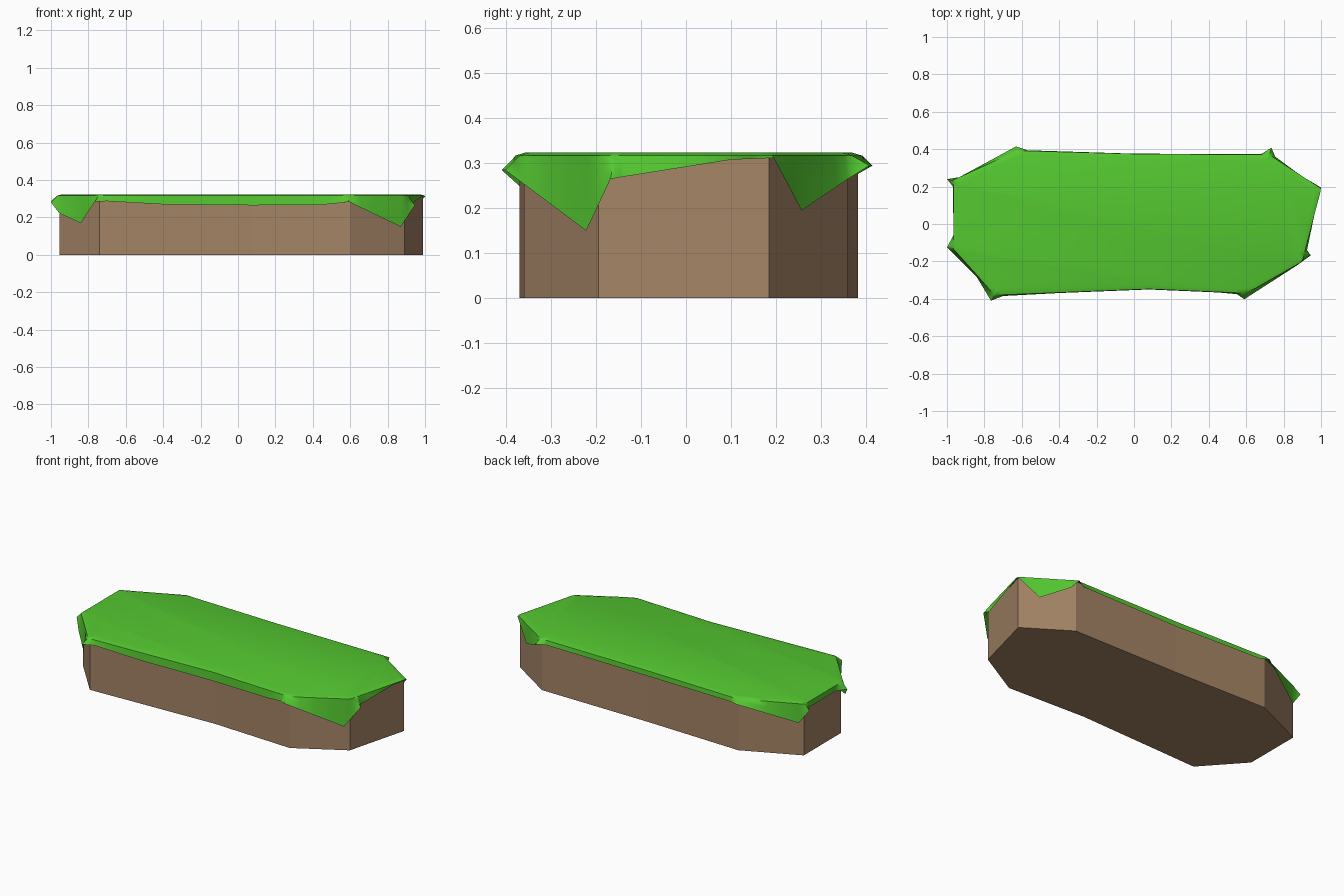
import bpy, bmesh
from mathutils import Vector
from mathutils.geometry import intersect_point_line

if "Cube" in bpy.data.objects:
    bpy.data.objects.remove(bpy.data.objects["Cube"])


def material(name, color):
    m = bpy.data.materials.new(name)
    m.diffuse_color = (*color, 1)
    m.use_nodes = True
    m.node_tree.nodes["Principled BSDF"].inputs["Base Color"].default_value = m.diffuse_color
    return m


def finish(bm, name, mat):
    bmesh.ops.recalc_face_normals(bm, faces=bm.faces)
    me = bpy.data.meshes.new(name)
    bm.to_mesh(me)
    bm.free()
    me.materials.append(mat)
    ob = bpy.data.objects.new(name, me)
    bpy.context.collection.objects.link(ob)
    return ob


# Earth block: extruded outline, counter-clockwise from the front left
outline = [(-0.74, -0.37), (0.08, -0.338), (0.60, -0.36), (0.89, -0.195),
           (0.99, 0.185), (0.72, 0.36), (0.0, 0.365), (-0.62, 0.382),
           (-0.955, 0.23), (-0.955, -0.13)]
H = 0.315
bm = bmesh.new()
base = bm.faces.new([bm.verts.new((x, y, 0)) for x, y in outline])
top = bmesh.ops.extrude_face_region(bm, geom=[base])["geom"]
bmesh.ops.translate(bm, vec=(0, 0, H),
                    verts=[g for g in top if isinstance(g, bmesh.types.BMVert)])
finish(bm, "earth_block", material("earth", (0.37, 0.23, 0.13)))

# Grass sheet: hem line with flared corners and hanging flaps
hem = [(-0.765, -0.41, 0.285), (-0.70, -0.385, 0.287), (-0.40, -0.369, 0.27),
       (0.08, -0.350, 0.265), (0.45, -0.366, 0.268), (0.55, -0.375, 0.278),
       (0.59, -0.402, 0.285),
       (0.87, -0.222, 0.15), (0.945, -0.168, 0.265), (0.925, -0.14, 0.27),
       (0.975, 0.10, 0.308), (1.0, 0.195, 0.312),
       (0.895, 0.257, 0.195), (0.755, 0.36, 0.265), (0.735, 0.408, 0.295),
       (0.68, 0.374, 0.29), (0.0, 0.376, 0.285), (-0.57, 0.394, 0.29),
       (-0.63, 0.415, 0.295),
       (-0.935, 0.25, 0.20), (-1.0, 0.24, 0.288), (-0.968, 0.20, 0.285),
       (-0.965, -0.06, 0.283), (-1.0, -0.125, 0.28),
       (-0.955, -0.17, 0.222), (-0.84, -0.285, 0.17), (-0.795, -0.36, 0.24)]


def shoulder(p, out):
    """Nearest point on the block outline, pushed outwards."""
    best = None
    for i, a in enumerate(outline):
        a, b = Vector(a), Vector(outline[(i + 1) % len(outline)])
        q, t = intersect_point_line(p.xy, a, b)
        q = a.lerp(b, min(max(t, 0), 1))
        if best is None or (p.xy - q).length < (p.xy - best).length:
            best = q
    return best + (p.xy - best).normalized() * out


N = 4
points = []
for i, a in enumerate(hem):
    a, b = Vector(a), Vector(hem[(i + 1) % len(hem)])
    points += [a.lerp(b, k / N) for k in range(N)]

bm = bmesh.new()
rings = [[], [], [], []]
for p in points:
    s = shoulder(p, 0.010)
    rim = Vector((s.x, s.y, 0.317))
    mid = rim.lerp(p, 0.45)
    rings[0].append(bm.verts.new((s.x * 0.975, s.y * 0.94, 0.324)))
    rings[1].append(bm.verts.new(rim))
    rings[2].append(bm.verts.new(mid))
    rings[3].append(bm.verts.new(p))
n = len(points)
bm.faces.new(rings[0])
for r, q in zip(rings, rings[1:]):
    for i in range(n):
        j = (i + 1) % n
        bm.faces.new((r[i], q[i], q[j], r[j]))
bmesh.ops.remove_doubles(bm, verts=bm.verts, dist=0.0005)
grass = finish(bm, "grass_sheet", material("grass", (0.09, 0.58, 0.03)))

bpy.context.view_layer.objects.active = grass
grass.select_set(True)
bpy.ops.object.shade_smooth_by_angle(angle=0.8)
